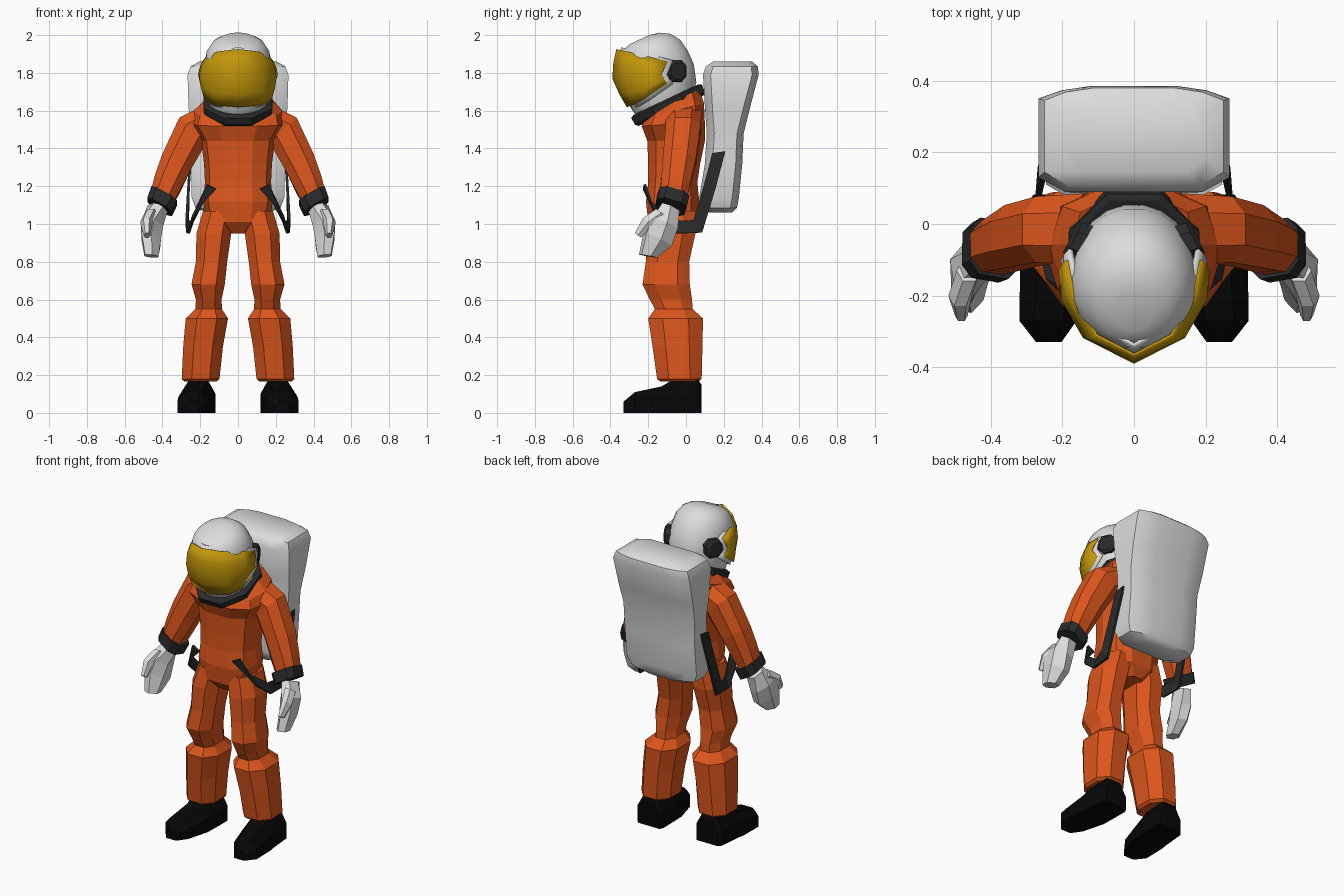
import bpy, bmesh, math
from mathutils import Vector, Euler


def material(name, r, g, b):
    m = bpy.data.materials.new(name)
    m.diffuse_color = (r, g, b, 1)
    return m


ORANGE = material("suit_orange", 0.72, 0.092, 0.012)
WHITE = material("shell_white", 0.72, 0.72, 0.72)
DARK = material("trim_dark", 0.022, 0.023, 0.024)
BLACK = material("boot_black", 0.002, 0.002, 0.002)
GOLD = material("visor_gold", 0.55, 0.31, 0.003)


def finish(name, bm, mat, mirror=False, smooth=None, thick=0):
    bmesh.ops.recalc_face_normals(bm, faces=bm.faces)
    me = bpy.data.meshes.new(name)
    bm.to_mesh(me)
    bm.free()
    me.materials.append(mat)
    ob = bpy.data.objects.new(name, me)
    bpy.context.collection.objects.link(ob)
    if smooth:
        bpy.ops.object.select_all(action='DESELECT')
        ob.select_set(True)
        bpy.context.view_layer.objects.active = ob
        bpy.ops.object.shade_smooth_by_angle(angle=math.radians(smooth))
    if thick:
        mod = ob.modifiers.new("thickness", 'SOLIDIFY')
        mod.thickness = thick
        mod.offset = 0
    if mirror:
        ob.modifiers.new("mirror", 'MIRROR')
    return ob


def bridge(bm, rows, closed):
    for r0, r1 in zip(rows, rows[1:]):
        n = len(r0)
        for i in range(n if closed else n - 1):
            j = (i + 1) % n
            bm.faces.new((r0[i], r0[j], r1[j], r1[i]))


def loft(name, rings, mat, n=8, phase=0.5, power=1.0, floor=None, **kw):
    """Skin rings given as (x, y, z, half_u, half_v, rot_x, rot_y, rot_z)."""
    shape = []
    for i in range(n):
        t = 2 * math.pi * (i + phase) / n - math.pi / 2
        c, s = math.cos(t), math.sin(t)
        shape.append((math.copysign(abs(c) ** power, c), math.copysign(abs(s) ** power, s)))
    mu, mv = max(p[0] for p in shape), max(p[1] for p in shape)
    bm = bmesh.new()
    rows = []
    for r in rings:
        x, y, z, a, b, *rot = r
        e = Euler([math.radians(d) for d in (list(rot) + [0, 0, 0])[:3]])
        row = []
        for u, v in shape:
            p = Vector((u / mu * a, v / mv * b, 0))
            p.rotate(e)
            p += Vector((x, y, z))
            if floor is not None:
                p.z = max(floor, p.z)
            row.append(bm.verts.new(p))
        rows.append(row)
    bridge(bm, rows, True)
    bm.faces.new(rows[0])
    bm.faces.new(rows[-1])
    return finish(name, bm, mat, **kw)


def sheet(name, rows, mat, **kw):
    bm = bmesh.new()
    bridge(bm, [[bm.verts.new(p) for p in r] for r in rows], False)
    return finish(name, bm, mat, **kw)


# Suit torso: (z, half width, front y, back y, tilt)
torso = [(.95, .06, -.15, .03, 0), (1.01, .165, -.20, .065, 0), (1.12, .185, -.212, .07, 0),
         (1.22, .175, -.20, .06, 0), (1.32, .18, -.20, .075, 0), (1.44, .195, -.205, .10, 0),
         (1.53, .25, -.235, .10, 4), (1.60, .235, -.215, .10, 14), (1.655, .175, -.20, .085, 25)]
loft("torso", [(0, (f + b) / 2, z, w, (b - f) / 2, t) for z, w, f, b, t in torso],
     ORANGE, n=10, power=.75)

# Legs with a pinched knee and flared shin
loft("leg", [(.10, -.07, 1.07, .085, .12), (.128, -.08, .95, .092, .13), (.14, -.098, .80, .083, .115),
             (.158, -.105, .68, .088, .125), (.155, -.08, .60, .068, .112), (.155, -.065, .55, .07, .10),
             (.165, -.055, .50, .112, .145), (.185, -.045, .35, .105, .132), (.198, -.035, .18, .10, .118),
             (.198, -.035, .165, .085, .10)], ORANGE, power=.85, mirror=True)

# Boots, skinned from heel to toe and flattened on the sole
boot = [(.082, .205, .075, .15), (.06, .208, .09, .18), (-.08, .215, .095, .17), (-.13, .22, .098, .14),
        (-.27, .24, .08, .11), (-.33, .238, .035, .06)]
loft("boot", [(x, y, .02, w, top - .02, 90) for y, x, w, top in boot], BLACK,
     floor=0, power=.8, mirror=True)

# Arms, cuffs, mittens and thumbs
loft("arm", [(.12, -.015, 1.56, .09, .10, 0, -58), (.24, -.015, 1.495, .098, .092, 0, -44),
             (.325, -.035, 1.33, .086, .088, 0, -28), (.37, -.055, 1.22, .078, .078, -8, -27, 4),
             (.405, -.07, 1.13, .066, .072, -18, -27, 8)], ORANGE, power=.85, mirror=True)
loft("cuff", [(.39, -.068, 1.15, .078, .082, -18, -29, 10), (.415, -.08, 1.09, .075, .08, -18, -29, 10)],
     DARK, power=.6, mirror=True)
loft("hand", [(.425, -.08, 1.085, .055, .05, -25, -15), (.455, -.12, 1.0, .063, .075, -25, -10, 20),
              (.46, -.15, .92, .055, .078, -25, 0, 20), (.458, -.20, .83, .04, .045, -10, 0, 20)],
     WHITE, n=6, mirror=True)
loft("thumb", [(.46, -.13, 1.06, .035, .035, -35), (.485, -.20, 1.01, .033, .035, -35),
               (.482, -.255, .94, .018, .02, -35)], WHITE, n=6, mirror=True)

# Helmet: rings stacked along an axis leaning forward; (height, half width, front, back)
TILT = 25.2
ca, sa = math.cos(math.radians(TILT)), math.sin(math.radians(TILT))


def leaning(h, w, f, b):
    m = (f + b) / 2
    return (0, -.10 + m * ca - h * sa, 1.645 + m * sa + h * ca, w, (b - f) / 2, TILT)


shell = [(-.01, .15, -.17, .15), (.03, .165, -.185, .185), (.12, .175, -.18, .213), (.20, .177, -.165, .215),
         (.27, .166, -.145, .203), (.32, .14, -.122, .17), (.35, .102, -.09, .12), (.362, .05, -.05, .065)]
loft("helmet", [leaning(*r) for r in shell], WHITE, n=20, smooth=50)
loft("neck_ring", [leaning(*r) for r in [(-.05, .16, -.19, .19), (-.035, .178, -.205, .205),
                                         (.005, .183, -.208, .206), (.015, .165, -.19, .19)]],
     DARK, n=8)

# Visor and the pale frame behind it
half = [[(0, -.365, 1.925), (.105, -.31, 1.912), (.165, -.20, 1.885), (.185, -.10, 1.86)],
        [(0, -.381, 1.85), (.13, -.317, 1.845), (.19, -.205, 1.835), (.20, -.115, 1.825)],
        [(0, -.386, 1.77), (.14, -.315, 1.77), (.20, -.21, 1.775), (.207, -.13, 1.79)],
        [(0, -.35, 1.69), (.135, -.30, 1.695), (.192, -.215, 1.72), (.198, -.115, 1.765)],
        [(0, -.31, 1.62), (.12, -.28, 1.63), (.175, -.225, 1.66), (.185, -.10, 1.745)]]
rows = [[(-x, y, z) for x, y, z in r[:0:-1]] + r for r in half]
sheet("visor", rows, GOLD, smooth=60, thick=.008)
sheet("visor_frame", [[(x * .955, -.07 + (y + .10) * 1.01, 1.775 + (z - 1.775) * 1.06) for x, y, z in r]
                      for r in rows], WHITE, smooth=60, thick=.012)

# Ear pieces
loft("ear_piece", [(.135, -.055, 1.81, .057, .054, 0, 90, 26), (.168, -.045, 1.81, .057, .054, 0, 90, 26),
                   (.18, -.043, 1.81, .042, .04, 0, 90, 26)], DARK, power=.85, mirror=True)

# Backpack: (z, half width, front y, back y) with chamfered corners
pack = [(1.06, .16, .125, .245), (1.085, .225, .09, .27), (1.14, .245, .07, .28), (1.32, .245, .10, .298),
        (1.48, .25, .11, .305), (1.62, .262, .10, .34), (1.79, .267, .09, .385), (1.835, .25, .105, .38),
        (1.86, .205, .145, .35)]
bm = bmesh.new()
prof = []
for z, w, f, b in pack:
    side = [(w * .72, f), (w, f + .04), (w, b - .035), (w * .76, b - .012), (w * .45, b)]
    pts = side + [(-x, y) for x, y in side[::-1]]
    prof.append([bm.verts.new((x, y, z)) for x, y in pts])
bridge(bm, prof, True)
bm.faces.new(prof[0])
bm.faces.new(prof[-1])
finish("backpack", bm, WHITE, smooth=40)

# Straps from the pack sides round to the belly
sheet("strap", [[(.25, .14, 1.375), (.25, .208, 1.385)], [(.262, .09, 1.19), (.262, .157, 1.19)],
                [(.272, .04, 1.02), (.268, .085, .955)], [(.24, -.05, 1.015), (.262, -.05, .95)],
                [(.182, -.19, 1.115), (.24, -.155, 1.035)], [(.115, -.222, 1.185), (.165, -.218, 1.21)]],
      DARK, mirror=True, thick=.014)
